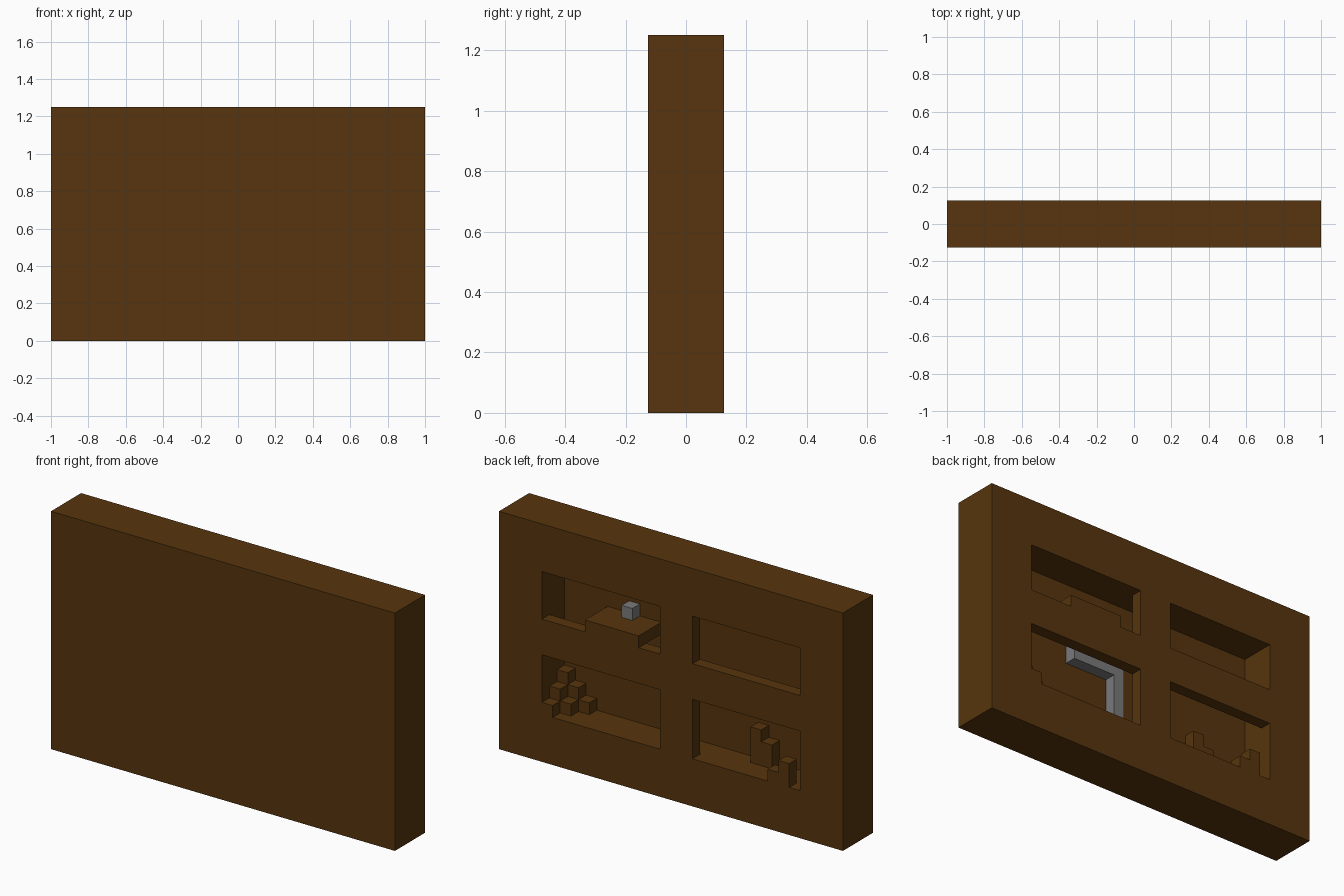
import bpy

if "Cube" in bpy.data.objects:
    bpy.data.objects.remove(bpy.data.objects["Cube"])

U = 1 / 16  # everything sits on a 1/16 unit grid


def material(name, rgb):
    m = bpy.data.materials.new(name)
    m.diffuse_color = (*rgb, 1)
    m.use_nodes = True
    m.node_tree.nodes["Principled BSDF"].inputs["Base Color"].default_value = m.diffuse_color
    return m


brown = material("brown", (0.095, 0.036, 0.0044))
grey = material("grey", (0.195, 0.195, 0.20))


def box(name, x, y, z, mat=brown):
    """Box from (low, high) grid ranges; y runs from -2 (front) to 2 (back)."""
    bpy.ops.mesh.primitive_cube_add(size=1)
    ob = bpy.context.object
    ob.name = name
    for v in ob.data.vertices:
        v.co = [r[0] * U if c < 0 else r[1] * U for c, r in zip(v.co, (x, y, z))]
    ob.data.materials.append(mat)
    return ob


def cut(target, cutter):
    mod = target.modifiers.new("cut", 'BOOLEAN')
    mod.operation = 'DIFFERENCE'
    mod.solver = 'EXACT'
    mod.object = cutter
    bpy.ops.object.select_all(action='DESELECT')
    bpy.context.view_layer.objects.active = target
    target.select_set(True)
    bpy.ops.object.modifier_apply(modifier=mod.name)
    bpy.data.objects.remove(cutter, do_unlink=True)


# Hollow wall: one inner chamber, opened by four windows in the back plate
wall = box("wall", (-16, 16), (-2, 2), (0, 20))
cut(wall, box("chamber_cutter", (-12, 12), (-1, 1), (4, 16)))
for x in ((1, 12), (-12, -2)):
    for z in ((4, 9), (12, 16)):
        cut(wall, box("window_cutter", x, (0, 3), z))

# Raised platform in the upper window
box("platform", (3, 8), (-1, 2), (12, 13))

# Corner stairs: (x, y, height) columns stepping down from the inner corner
for x, y, h in ((11, -1, 3), (11, 0, 2), (10, -1, 2),
                (11, 1, 1), (10, 0, 1), (9, -1, 1)):
    box("corner_stair", (x, x + 1), (y, y + 1), (4, 4 + h))

# Free-standing steps in the other lower window
for x, y, h in ((-7, -1, 3), (-8, -1, 2), (-10, 1, 1), (-11, 1, 2)):
    box("step_block", (x, x + 1), (y, y + 1), (4, 4 + h))

# Grey pipe: top stub through the platform, crossbar, and post to the floor
box("pipe_stub", (5, 6), (-1, 0), (10, 14), grey)
box("pipe_crossbar", (1, 6), (-1, 0), (9, 10), grey)
box("pipe_post", (1, 2), (-1, 0), (4, 9), grey)
